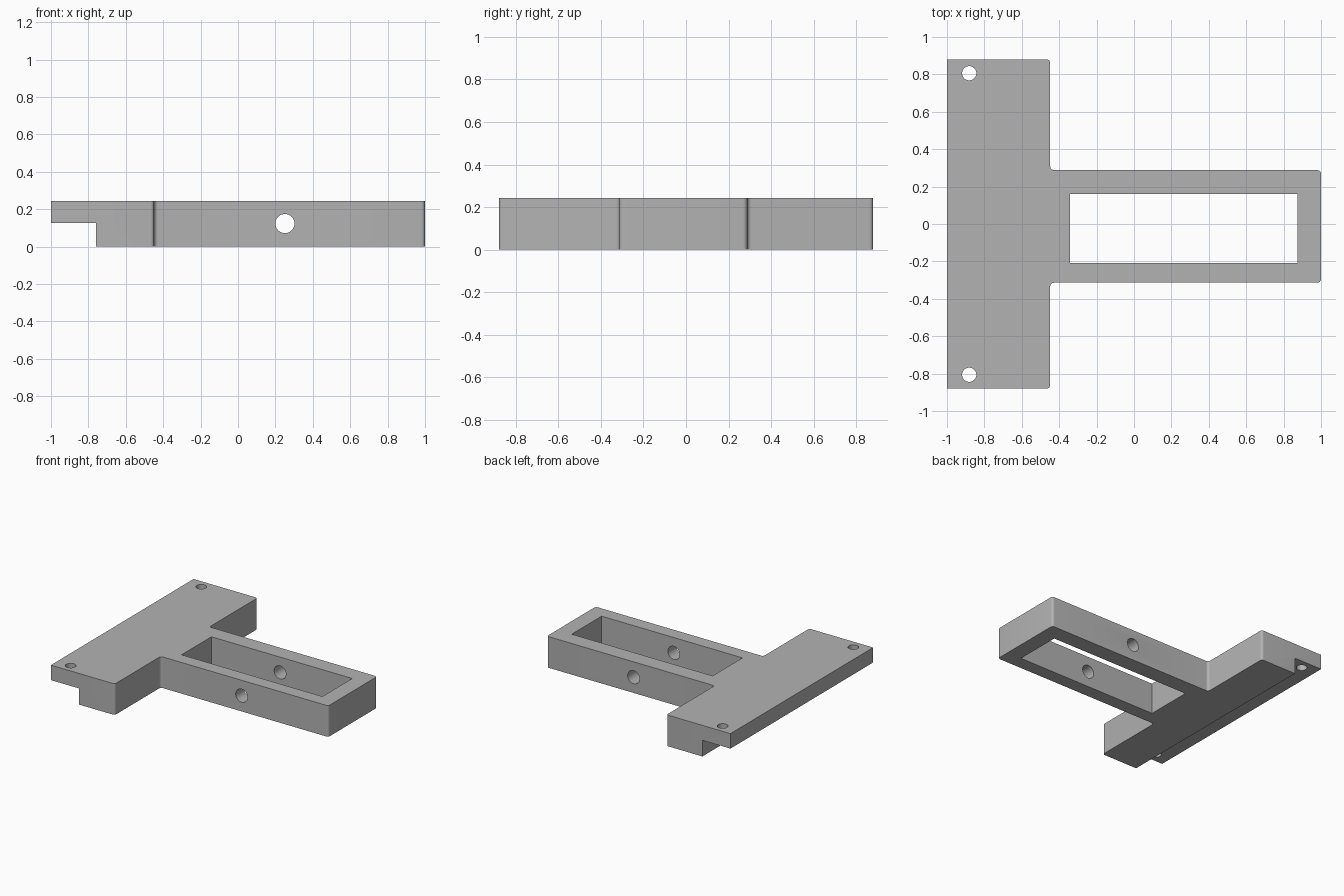
import bpy, bmesh, math
from mathutils import Vector

cube = bpy.data.objects.get("Cube")
if cube:
    bpy.data.objects.remove(cube, do_unlink=True)

HEIGHT = 0.243
FILLET = 0.02

# Material
grey = bpy.data.materials.new("plain grey")
grey.use_nodes = True
colour = (0.45, 0.45, 0.45, 1)
grey.diffuse_color = colour
grey.node_tree.nodes["Principled BSDF"].inputs["Base Color"].default_value = colour


def rounded_outline(corners, steps=6):
    """Replace each (x, y, radius) right-angle corner with an arc."""
    points = []
    for i, (x, y, r) in enumerate(corners):
        p = Vector((x, y))
        if r == 0:
            points.append(p)
            continue
        a = (Vector(corners[i - 1][:2]) - p).normalized() * r
        b = (Vector(corners[(i + 1) % len(corners)][:2]) - p).normalized() * r
        for k in range(steps + 1):
            t = math.pi / 2 * k / steps
            points.append(p + a * (1 - math.sin(t)) + b * (1 - math.cos(t)))
    return points


def cut(target, cutter):
    mod = target.modifiers.new("cut", 'BOOLEAN')
    mod.operation = 'DIFFERENCE'
    mod.solver = 'EXACT'
    mod.object = cutter
    bpy.ops.object.select_all(action='DESELECT')
    bpy.context.view_layer.objects.active = target
    target.select_set(True)
    bpy.ops.object.modifier_apply(modifier=mod.name)
    bpy.data.objects.remove(cutter, do_unlink=True)


def box(x0, x1, y0, y1, z0, z1):
    bpy.ops.mesh.primitive_cube_add(
        size=1, location=((x0 + x1) / 2, (y0 + y1) / 2, (z0 + z1) / 2))
    ob = bpy.context.object
    ob.scale = (x1 - x0, y1 - y0, z1 - z0)
    return ob


def drill(radius, location, rotation=(0, 0, 0)):
    bpy.ops.mesh.primitive_cylinder_add(
        vertices=48, radius=radius, depth=1, location=location, rotation=rotation)
    return bpy.context.object


# T-shaped body: crossbar plus arm, with small corner radii
outline = rounded_outline([
    (-1, -0.88, 0), (-0.448, -0.88, FILLET),
    (-0.448, -0.314, FILLET), (1, -0.314, FILLET),
    (1, 0.288, FILLET), (-0.448, 0.288, FILLET),
    (-0.448, 0.88, FILLET), (-1, 0.88, 0)])
bm = bmesh.new()
base = bm.faces.new([bm.verts.new((p.x, p.y, 0)) for p in outline])
top = bmesh.ops.extrude_face_region(bm, geom=[base])
bmesh.ops.translate(bm, vec=(0, 0, HEIGHT),
                    verts=[v for v in top["geom"] if isinstance(v, bmesh.types.BMVert)])
bmesh.ops.recalc_face_normals(bm, faces=bm.faces)
mesh = bpy.data.meshes.new("t_bracket")
bm.to_mesh(mesh)
bm.free()
mesh.materials.append(grey)
bracket = bpy.data.objects.new("t_bracket", mesh)
bpy.context.collection.objects.link(bracket)

# Step under the mounting flange
cut(bracket, box(-1.1, -0.758, -1, 1, -0.1, 0.126))
# Window through the arm
cut(bracket, box(-0.342, 0.875, -0.208, 0.16, -0.1, 0.4))
# Screw holes in the flange
for side in (-1, 1):
    cut(bracket, drill(0.038, (-0.881, side * 0.806, 0.1)))
# Pin hole across the arm
cut(bracket, drill(0.051, (0.251, 0, 0.123), (math.pi / 2, 0, 0)))

bpy.ops.object.select_all(action='DESELECT')
bpy.context.view_layer.objects.active = bracket
bracket.select_set(True)
bpy.ops.object.shade_smooth_by_angle(angle=math.radians(30))
